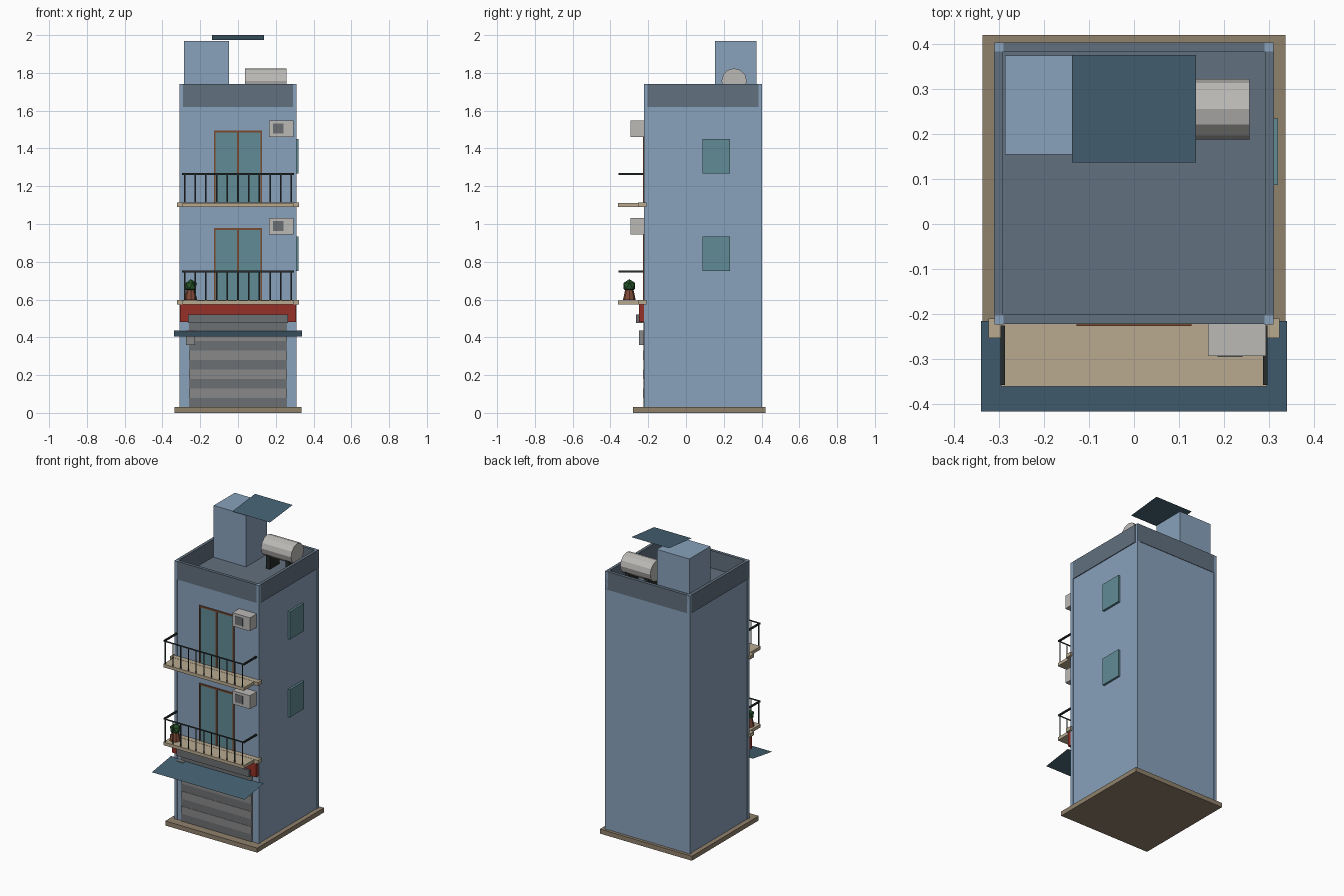
import bpy, bmesh
from math import pi

if "Cube" in bpy.data.objects:
    bpy.data.objects.remove(bpy.data.objects["Cube"])


def mat(name, r, g, b):
    m = bpy.data.materials.new(name)
    m.diffuse_color = (r, g, b, 1)
    m.use_nodes = True
    m.node_tree.nodes["Principled BSDF"].inputs["Base Color"].default_value = m.diffuse_color
    return m


WALL = mat("wall_blue", .25, .36, .50)
SLATE = mat("slate", .12, .16, .21)
STONE = mat("stone", .28, .22, .15)
SAND = mat("sand", .48, .40, .28)
GLASS = mat("glass", .12, .26, .30)
WOOD = mat("wood", .19, .07, .03)
RED = mat("red", .30, .03, .02)
IRON = mat("iron", .02, .025, .025)
PALE = mat("pale_grey", .50, .49, .47)
GREY = mat("mid_grey", .25, .25, .25)
DGREY = mat("dark_grey", .15, .16, .17)
SHEET = mat("sheet_blue", .06, .12, .17)
CLAY = mat("clay", .22, .07, .04)
LEAF = mat("leaf", .02, .09, .025)


def finish(name, bm, m):
    me = bpy.data.meshes.new(name)
    bm.to_mesh(me)
    bm.free()
    me.materials.append(m)
    ob = bpy.data.objects.new(name, me)
    bpy.context.collection.objects.link(ob)
    return ob


def box(name, x, y, z, m):
    """Box from (min, max) pairs."""
    bm = bmesh.new()
    bmesh.ops.create_cube(bm, size=1)
    for v in bm.verts:
        v.co = [(r[0] + r[1]) / 2 + c * (r[1] - r[0]) for r, c in zip((x, y, z), v.co)]
    return finish(name, bm, m)


def sheet(name, x, y, z, m):
    """Single quad: x range, then front/back y and z."""
    bm = bmesh.new()
    pts = [(x[0], y[0], z[0]), (x[1], y[0], z[0]), (x[1], y[1], z[1]), (x[0], y[1], z[1])]
    bm.faces.new([bm.verts.new(p) for p in pts])
    return finish(name, bm, m)


def cone(name, loc, r1, r2, depth, n, m, rot=(0, 0, 0)):
    bm = bmesh.new()
    bmesh.ops.create_cone(bm, cap_ends=True, segments=n, radius1=r1, radius2=r2, depth=depth)
    ob = finish(name, bm, m)
    ob.location, ob.rotation_euler = loc, rot
    return ob


# Plinth, tower and corner trims
box("plinth", (-.337, .337), (-.28, .42), (0, .03), STONE)
box("tower", (-.306, .306), (-.22, .40), (.03, 1.62), WALL)
for i, x in enumerate((-.31, .29)):
    for j, y in enumerate((-.223, .383)):
        box(f"corner_trim_{i}{j}", (x, x + .02), (y, y + .02), (.03, 1.74), WALL)

# Roof deck and parapet
box("roof_deck", (-.295, .295), (-.205, .385), (1.615, 1.625), SLATE)
for i, y in enumerate((-.222, .382)):
    box(f"parapet_long_{i}", (-.31, .31), (y, y + .021), (1.62, 1.74), SLATE)
for i, x in enumerate((-.311, .291)):
    box(f"parapet_side_{i}", (x, x + .02), (-.202, .382), (1.62, 1.74), SLATE)

# Shop front: slatted shutter, roller housing, fascia, meter and awning
for i in range(9):
    z = .03 + i * .05
    box(f"shutter_slat_{i}", (-.26, .26), (-.226 - .002 * (i % 2), -.215), (z, z + .05),
        GREY if i % 2 else DGREY)
box("shutter_housing", (-.265, .265), (-.264, -.22), (.475, .52), DGREY)
box("fascia_board", (-.308, .308), (-.25, -.22), (.48, .575), RED)
box("meter_box", (-.275, -.227), (-.248, -.22), (.36, .435), GREY)
sheet("awning", (-.34, .34), (-.416, -.215), (.404, .435), SHEET)

# Two identical upper floors
for f, z in enumerate((.575, 1.091)):
    top = z + .022
    # balcony door: frame around two panes
    box(f"door_glass_{f}", (-.122, .122), (-.224, -.215), (top, z + .395), GLASS)
    for i, x in enumerate((-.128, -.005, .118)):
        box(f"door_post_{f}{i}", (x, x + .01), (-.227, -.215), (top, z + .395), WOOD)
    box(f"door_head_{f}", (-.128, .128), (-.227, -.215), (z + .393, z + .403), WOOD)
    # slab and floor band
    box(f"floor_band_{f}", (-.323, .323), (-.253, -.21), (z - .002, top), SAND)
    box(f"balcony_slab_{f}", (-.295, .295), (-.361, -.25), (z, top - .001), SAND)
    # railing with flat bars in front and solid rails at the sides
    rail = z + .168, z + .178
    sheet(f"front_rail_{f}", (-.297, .297), (-.357, -.357), rail, IRON)
    for i in range(11):
        x = -.283 + i * .0566
        sheet(f"baluster_{f}{i}", (x - .004, x + .004), (-.357, -.357), (top, rail[1]), IRON)
    for i, x in enumerate((-.296, .286)):
        box(f"side_rail_{f}{i}", (x, x + .01), (-.358, -.225), rail, IRON)
    # air conditioner and its fan grille
    box(f"cooler_{f}", (.164, .293), (-.293, -.222), (z + .369, z + .458), PALE)
    box(f"cooler_grille_{f}", (.185, .241), (-.295, -.29), (z + .388, z + .441), DGREY)
    # side window
    box(f"side_window_{f}", (.30, .32), (.087, .234), (z + .177, z + .36), GLASS)

# Potted plant on the lower balcony
cone("plant_pot", (-.25, -.30, .629), .034, .02, .064, 8, CLAY)
bm = bmesh.new()
bmesh.ops.create_icosphere(bm, subdivisions=1, radius=.036)
finish("plant_leaves", bm, LEAF).location = (-.25, -.30, .672)

# Rooftop: stair house, water tank on supports, sloping shade sheet
box("stair_house", (-.286, -.048), (.154, .374), (1.62, 1.968), WALL)
cone("water_tank", (.147, .255, 1.757), .067, .067, .22, 12, PALE, (0, pi / 2, 0))
for i, x in enumerate((.075, .22)):
    box(f"tank_support_{i}", (x - .015, x + .015), (.205, .305), (1.62, 1.72), IRON)
sheet("shade_sheet", (-.138, .138), (.137, .375), (1.975, 2.0), SHEET)
